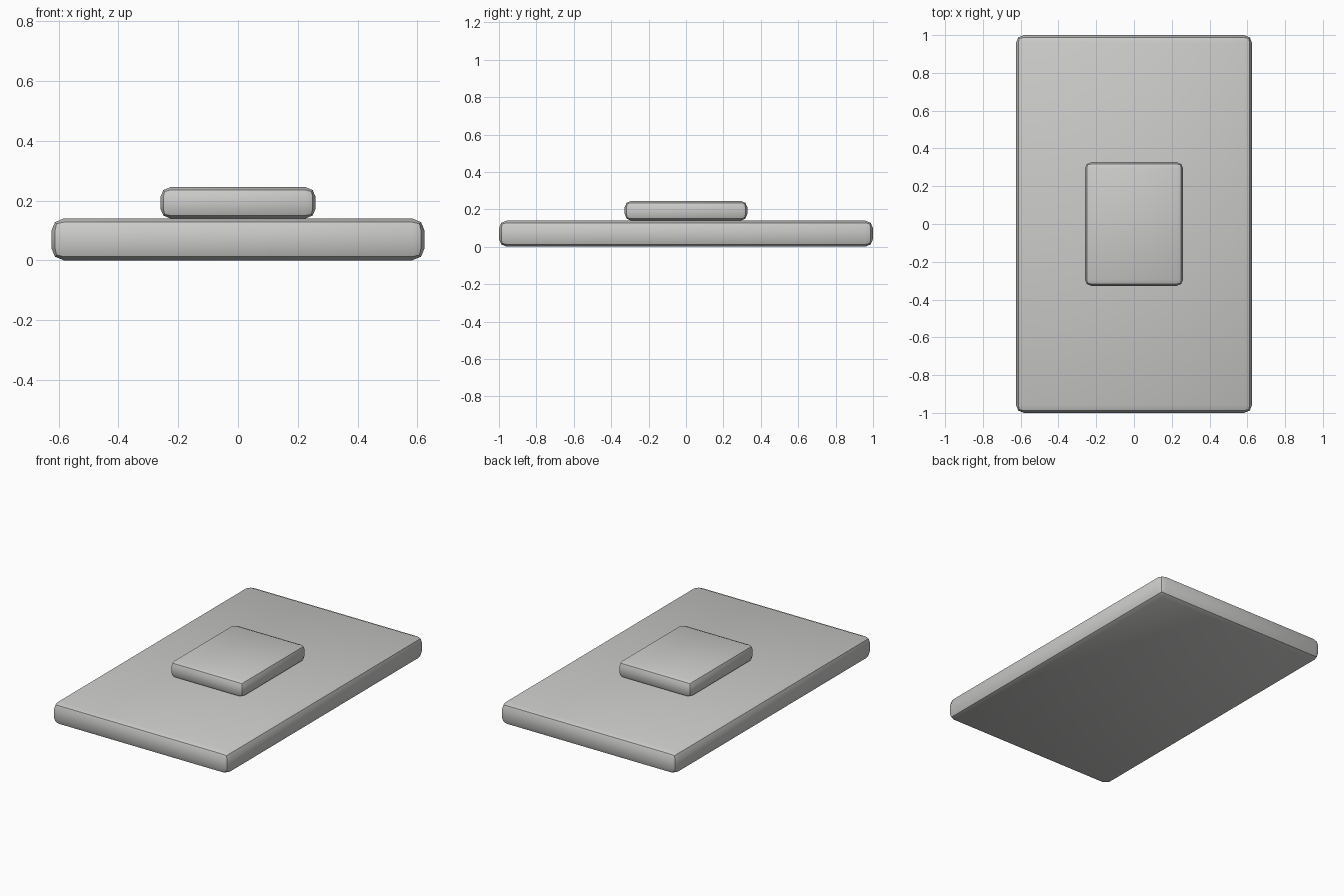
import bpy
import bmesh
import math

cube = bpy.data.objects.get("Cube")
if cube:
    bpy.data.objects.remove(cube, do_unlink=True)

# Single light grey finish
grey = bpy.data.materials.new("light_grey")
grey.use_nodes = True
colour = (0.6, 0.6, 0.59, 1)
grey.diffuse_color = colour
grey.node_tree.nodes["Principled BSDF"].inputs["Base Color"].default_value = colour


def rounded_slab(name, size, bottom, bevel):
    """Box with two-step bevelled edges, standing on the given height."""
    bm = bmesh.new()
    bmesh.ops.create_cube(bm, size=1)
    bmesh.ops.scale(bm, vec=size, verts=bm.verts)
    bmesh.ops.translate(bm, vec=(0, 0, bottom + size[2] / 2), verts=bm.verts)
    bmesh.ops.bevel(bm, geom=bm.edges[:], offset=bevel, segments=2,
                    profile=0.5, affect='EDGES')
    mesh = bpy.data.meshes.new(name)
    bm.to_mesh(mesh)
    bm.free()
    mesh.materials.append(grey)
    obj = bpy.data.objects.new(name, mesh)
    bpy.context.collection.objects.link(obj)
    bpy.ops.object.select_all(action='DESELECT')
    obj.select_set(True)
    bpy.context.view_layer.objects.active = obj
    bpy.ops.object.shade_smooth_by_angle(angle=math.radians(30))
    return obj


# Wide base plate with a raised button in the middle
rounded_slab("base_plate", (1.25, 2.0, 0.14), 0, 0.042)
rounded_slab("button", (0.52, 0.655, 0.105), 0.14, 0.034)
